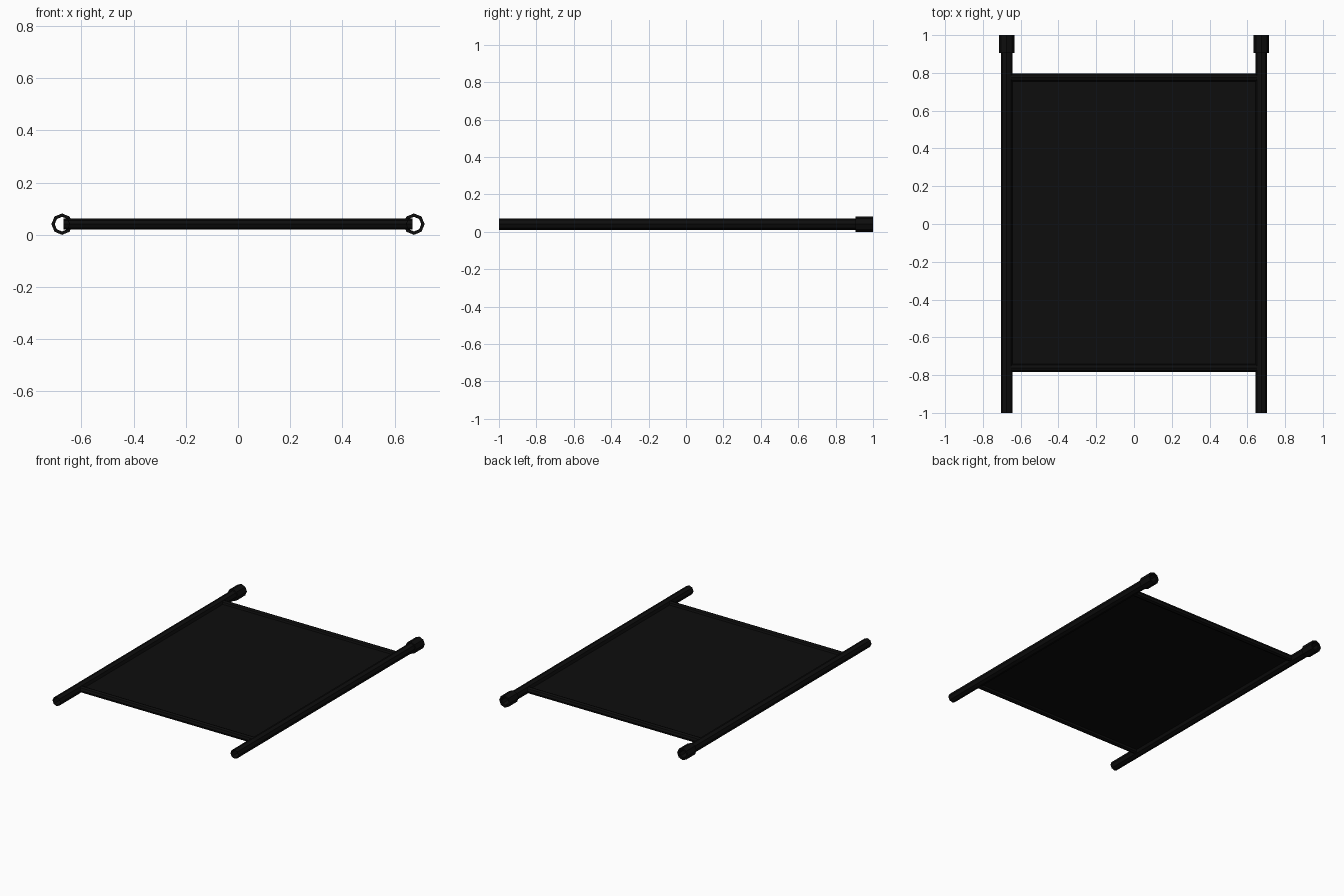
import bpy, bmesh, math
from mathutils import Vector

if "Cube" in bpy.data.objects:
    bpy.data.objects.remove(bpy.data.objects["Cube"])

Z = 0.041
black = bpy.data.materials.new("black")
black.diffuse_color = (0.004, 0.004, 0.004, 1)
black.use_nodes = True
black.node_tree.nodes["Principled BSDF"].inputs["Base Color"].default_value = black.diffuse_color

def finish(name, bm):
    bmesh.ops.recalc_face_normals(bm, faces=bm.faces)
    me = bpy.data.meshes.new(name)
    bm.to_mesh(me)
    bm.free()
    me.materials.append(black)
    ob = bpy.data.objects.new(name, me)
    bpy.context.collection.objects.link(ob)
    return ob

def tube(name, x, y0, y1, outer, inner, n=8):
    """Open eight-sided pipe along y."""
    bm = bmesh.new()
    loops = []
    for r, y in ((outer, y0), (outer, y1), (inner, y1), (inner, y0)):
        loops.append([bm.verts.new((x + r * math.cos(2 * math.pi * i / n), y,
                                    Z + r * math.sin(2 * math.pi * i / n))) for i in range(n)])
    for k in range(4):
        a, b = loops[k], loops[(k + 1) % 4]
        for i in range(n):
            j = (i + 1) % n
            bm.faces.new((a[i], a[j], b[j], b[i]))
    return finish(name, bm)

def rod(name, y, r, half, n=8):
    """Solid eight-sided bar along x."""
    bm = bmesh.new()
    bmesh.ops.create_cone(bm, cap_ends=True, segments=n, radius1=r, radius2=r, depth=2 * half)
    for v in bm.verts:
        v.co = Vector((v.co.z, v.co.x + y, v.co.y + Z))
    return finish(name, bm)

# side poles with end sleeves
for side, s in (("left", -1), ("right", 1)):
    tube(side + "_pole", s * 0.674, -1, 0.99, 0.031, 0.028)
    tube(side + "_sleeve", s * 0.674, 0.906, 1, 0.041, 0.031)

# cross bars
rod("back_bar", 0.775, 0.021, 0.668)
rod("front_bar", -0.762, 0.021, 0.668)

# stretched sheet
bm = bmesh.new()
bmesh.ops.create_cube(bm, size=1)
for v in bm.verts:
    v.co = Vector((v.co.x * 1.3, v.co.y * 1.53 + 0.0065, v.co.z * 0.006 + Z))
finish("sheet", bm)
